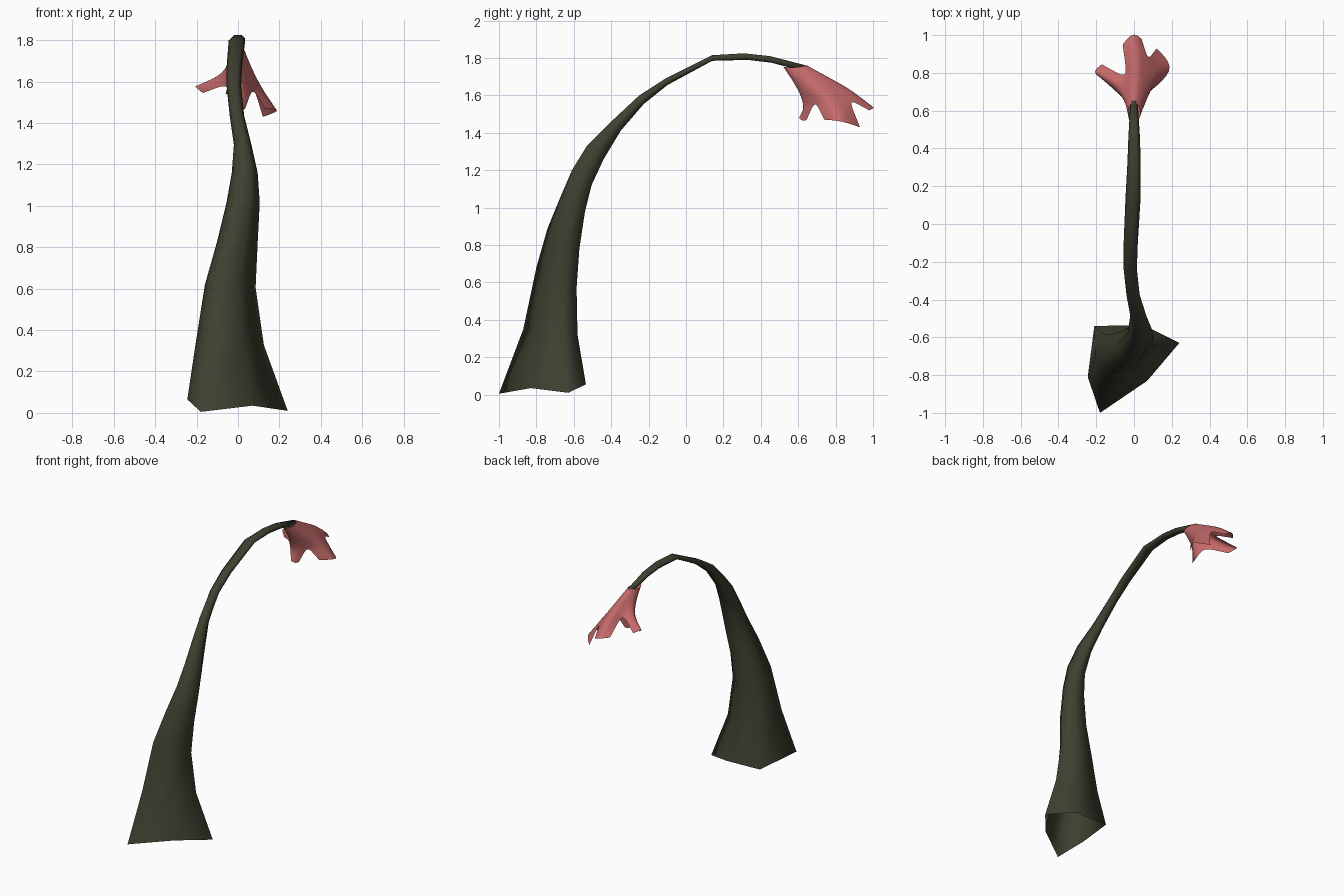
import bpy, bmesh
from mathutils import Vector


def make_object(name, verts, faces, color):
    mesh = bpy.data.meshes.new(name)
    bm = bmesh.new()
    vs = [bm.verts.new(v) for v in verts]
    for f in faces:
        bm.faces.new([vs[i] for i in f])
    bmesh.ops.recalc_face_normals(bm, faces=bm.faces)
    for f in bm.faces:
        f.smooth = True
    bm.to_mesh(mesh)
    bm.free()
    mat = bpy.data.materials.new(name + "_color")
    mat.diffuse_color = color
    mesh.materials.append(mat)
    obj = bpy.data.objects.new(name, mesh)
    bpy.context.collection.objects.link(obj)
    return obj


def tube_faces(rows, n):
    return [(r * n + i, r * n + (i + 1) % n, (r + 1) * n + (i + 1) % n, (r + 1) * n + i)
            for r in range(rows - 1) for i in range(n)]


# Trunk: open flared six-sided base, then rings given by
# outer (y, z), inner (y, z) and x range
base = [(-.18, -1, .005), (.07, -.83, .035), (.24, -.63, .01),
        (.05, -.535, .055), (-.21, -.54, .06), (-.245, -.81, .065)]
rings = [
    (-.87, .35, -.58, .32, -.205, .125),
    (-.80, .68, -.585, .57, -.16, .085),
    (-.74, .89, -.57, .78, -.10, .095),
    (-.67, 1.06, -.54, .98, -.055, .105),
    (-.61, 1.20, -.505, 1.12, -.03, .095),
    (-.53, 1.33, -.44, 1.26, -.02, .065),
    (-.40, 1.46, -.35, 1.41, -.04, .03),
    (-.25, 1.60, -.225, 1.555, -.055, .015),
    (-.11, 1.69, -.10, 1.655, -.055, .02),
    (.14, 1.815, .14, 1.785, -.045, .035),
    (.31, 1.825, .33, 1.79, -.035, .035),
    (.45, 1.81, .455, 1.775, -.03, .032),
    (.65, 1.758, .63, 1.73, -.02, .02),
]
flared = [(-.73, -1), (.29, -.3), (1, .6), (.2, 1), (-.86, 1), (-1, .2)]
regular = [(-.5, -1), (.5, -1), (1, 0), (.5, 1), (-.5, 1), (-1, 0)]
verts = list(base)
for k, (yo, zo, yi, zi, x0, x1) in enumerate(rings):
    t = min(1, (k + 1) / 5)
    for (fu, fv), (ru, rv) in zip(flared, regular):
        u, v = fu + (ru - fu) * t, fv + (rv - fv) * t
        w = (v + 1) / 2
        verts.append(((x0 + x1) / 2 + u * (x1 - x0) / 2,
                      yo + (yi - yo) * w, zo + (zi - zo) * w))
rows = len(rings) + 1
faces = tube_faces(rows, 6) + [tuple(range((rows - 1) * 6, rows * 6))]
make_object("trunk", verts, faces, (.05, .05, .03, 1))

# Flower: trumpet rings of eight (petal middle, notch, ...) in the order
# top, right, bottom, left
neck = [(0, .65, 1.765), (.025, .63, 1.755), (.035, .59, 1.75), (.025, .54, 1.75),
        (0, .51, 1.755), (-.025, .54, 1.75), (-.035, .59, 1.75), (-.025, .63, 1.755)]
throat = [(0, .77, 1.705), (.05, .75, 1.68), (.08, .68, 1.65), (.05, .62, 1.64),
          (.01, .58, 1.65), (-.03, .61, 1.65), (-.06, .68, 1.67), (-.035, .73, 1.685)]
lip = [(0, .90, 1.65), (.075, .87, 1.58), (.14, .79, 1.56), (.07, .69, 1.57),
       (.01, .605, 1.56), (-.05, .66, 1.59), (-.125, .75, 1.63), (-.035, .77, 1.635)]
# Petal tips, three points each
tips = [
    [(-.06, .95, 1.54), (-.005, 1.02, 1.54), (.04, .98, 1.52)],
    [(.12, .93, 1.43), (.22, .83, 1.465), (.13, .74, 1.47)],
    [(.035, .645, 1.47), (.02, .625, 1.46), (0, .605, 1.48)],
    [(-.17, .77, 1.545), (-.225, .805, 1.59), (-.17, .845, 1.56)],
]
verts = neck + throat + lip
faces = tube_faces(3, 8)
for p, tip in enumerate(tips):
    roots = [16 + (2 * p + d) % 8 for d in (-1, 0, 1)]
    # swelling row halfway, then the tip row
    start = len(verts)
    for r, q in zip(roots, tip):
        verts.append(tuple(Vector(verts[r]).lerp(Vector(q), .55)))
    verts += tip
    for j in range(2):
        a, b = start + j, start + j + 1
        faces += [(roots[j], roots[j + 1], b, a), (a, b, b + 3, a + 3)]
flower = make_object("flower", verts, faces, (.55, .14, .14, 1))
sub = flower.modifiers.new("smooth", 'SUBSURF')
sub.levels = sub.render_levels = 2
sub.boundary_smooth = 'PRESERVE_CORNERS'
